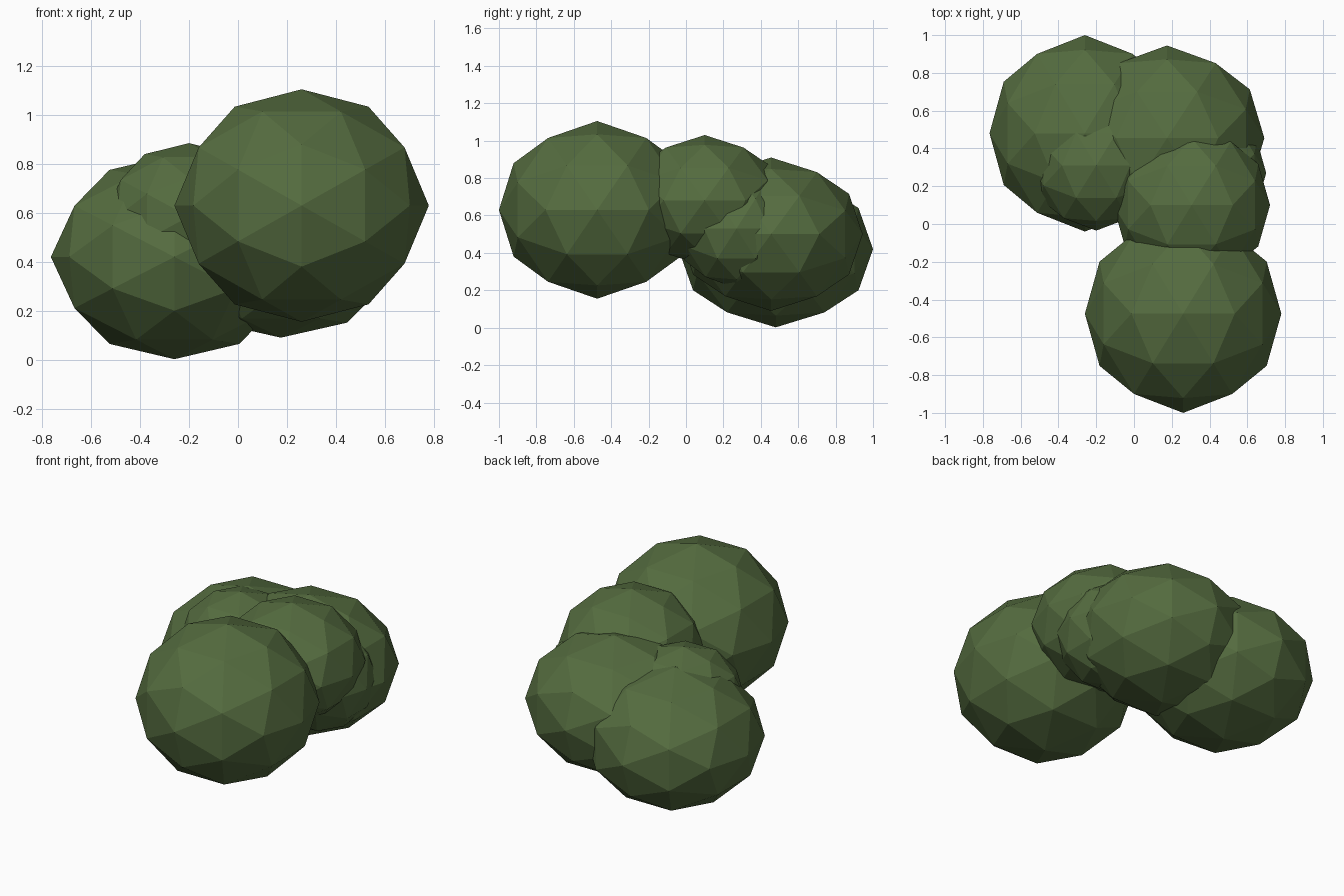
import bpy, bmesh, math
from mathutils import Matrix

if "Cube" in bpy.data.objects:
    bpy.data.objects.remove(bpy.data.objects["Cube"])

# Leaf green
leaf = bpy.data.materials.new("leaf_green")
leaf.diffuse_color = (0.09, 0.15, 0.05, 1)
leaf.use_nodes = True
leaf.node_tree.nodes["Principled BSDF"].inputs["Base Color"].default_value = leaf.diffuse_color

# Tilt that puts sphere vertices on all three axes
TILT = Matrix.Rotation(-math.atan(2 / (1 + math.sqrt(5))), 4, 'Y')


def foliage_clump(name, centre, radii):
    """One flattened low-poly ball of leaves."""
    bm = bmesh.new()
    bmesh.ops.create_icosphere(bm, subdivisions=2, radius=1)
    bmesh.ops.transform(bm, matrix=Matrix.Diagonal((*radii, 1)) @ TILT, verts=bm.verts)
    mesh = bpy.data.meshes.new(name)
    bm.to_mesh(mesh)
    bm.free()
    mesh.materials.append(leaf)
    obj = bpy.data.objects.new(name, mesh)
    obj.location = centre
    bpy.context.collection.objects.link(obj)


# Bush clumps: name, centre, radii
for clump in (
    ("front_clump", (0.26, -0.475, 0.63), (0.52, 0.525, 0.475)),
    ("back_left_clump", (-0.26, 0.48, 0.42), (0.505, 0.52, 0.418)),
    ("back_right_clump", (0.175, 0.455, 0.50), (0.515, 0.49, 0.41)),
    ("middle_clump", (0.305, 0.10, 0.68), (0.415, 0.415, 0.35)),
    ("small_left_clump", (-0.20, 0.31, 0.585), (0.345, 0.345, 0.30)),
    ("small_right_clump", (0.37, 0.27, 0.53), (0.33, 0.33, 0.32)),
):
    foliage_clump(*clump)
